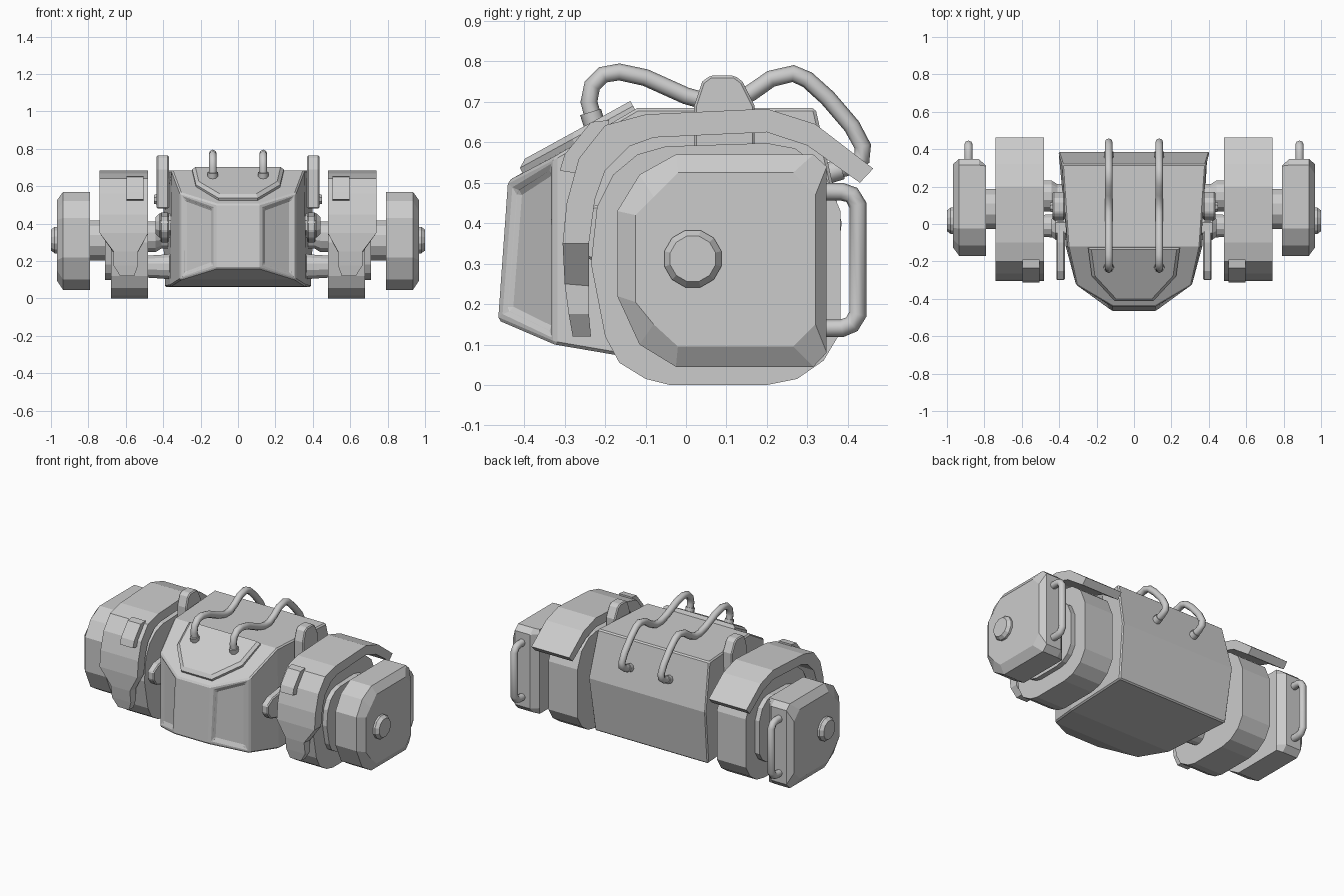
import bpy, bmesh, math

if "Cube" in bpy.data.objects:
    bpy.data.objects.remove(bpy.data.objects["Cube"])


def add_mesh(name, verts, faces, bevel=0, mirror=True, inset=None):
    bm = bmesh.new()
    vs = [bm.verts.new(v) for v in verts]
    fs = [bm.faces.new([vs[i] for i in f]) for f in faces]
    bmesh.ops.recalc_face_normals(bm, faces=bm.faces)
    if inset:
        picked = [fs[i] for i in inset]
        bmesh.ops.inset_individual(bm, faces=picked, thickness=0.035, depth=0)
        bmesh.ops.inset_individual(bm, faces=picked, thickness=0.012, depth=-0.014)
    me = bpy.data.meshes.new(name)
    bm.to_mesh(me)
    bm.free()
    ob = bpy.data.objects.new(name, me)
    bpy.context.collection.objects.link(ob)
    if bevel:
        b = ob.modifiers.new("bevel", 'BEVEL')
        b.width, b.segments, b.limit_method = bevel, 1, 'ANGLE'
        b.angle_limit = math.radians(35)
    if mirror:
        ob.modifiers.new("mirror", 'MIRROR')
    return ob


def loft(name, rings, **kw):
    n, m = len(rings[0]), len(rings)
    faces = [list(range(n)), list(range((m - 1) * n, m * n))]
    for k in range(m - 1):
        for i in range(n):
            j = (i + 1) % n
            faces.append([k * n + i, k * n + j, (k + 1) * n + j, (k + 1) * n + i])
    return add_mesh(name, [v for r in rings for v in r], faces, **kw)


def prism(name, pts, x0, x1, **kw):
    return loft(name, [[(x, y, z) for y, z in pts] for x in (x0, x1)], **kw)


def turned(name, y, z, steps, n=12, **kw):
    # round part along x; steps are (x, radius)
    ang = [math.tau * (i + 0.5) / n for i in range(n)]
    return loft(name, [[(x, y + r * math.cos(a), z + r * math.sin(a)) for a in ang]
                       for x, r in steps], **kw)


def tube(name, x, pts, r):
    cu = bpy.data.curves.new(name, 'CURVE')
    cu.dimensions = '3D'
    cu.bevel_depth, cu.bevel_resolution, cu.use_fill_caps = r, 2, True
    sp = cu.splines.new('POLY')
    sp.points.add(len(pts) - 1)
    for p, (y, z) in zip(sp.points, pts):
        p.co = (x, y, z, 1)
    ob = bpy.data.objects.new(name, cu)
    bpy.context.collection.objects.link(ob)


# central body with recessed angled front panels
half = [(.115, -.465, .16), (.115, -.44, .505), (.31, -.325, .10), (.31, -.325, .565),
        (.355, -.12, .685), (.365, -.12, .065), (.385, .32, .685), (.405, .385, .40),
        (.39, .34, .06)]
verts = half + [(-x, y, z) for x, y, z in half]
side = [[0, 2, 3, 1], [2, 5, 4, 3], [5, 8, 7, 6, 4]]
faces = side + [[i + 9 for i in f] for f in side]
faces += [[a, b, b + 9, a + 9] for a, b in
          ((0, 1), (0, 2), (2, 5), (5, 8), (4, 6), (6, 7), (7, 8))]
faces.append([1, 3, 4, 13, 12, 10])
add_mesh("body", verts, faces, bevel=.014, mirror=False, inset=[0, 3])


# raised hatch on the sloping nose
def on_slope(x, y, h):
    return (x, y - .48 * h, .682 + (y + .12) * .547 + .88 * h)


hatch = [(.245, -.125), (.225, -.275), (.105, -.405)]
hatch += [(-x, y) for x, y in reversed(hatch)]
loft("hatch", [[on_slope(x * s, -.125 + (y + .125) * s, h) for x, y in hatch]
               for s, h in ((1, -.02), (1, .012), (.93, .026))], mirror=False)

# hoses over the body, with collars
hose = [(-.225, .645), (-.24, .70), (-.232, .74), (-.205, .767), (-.165, .774), (-.10, .76),
        (0, .715), (.06, .698), (.11, .698), (.16, .722), (.21, .757), (.265, .77),
        (.30, .755), (.35, .71), (.41, .64), (.437, .59), (.435, .56), (.405, .54),
        (.345, .522)]
for sx in (-.135, .135):
    tube("hose", sx, hose, .021)
    tube("hose_front_collar", sx, [(-.222, .63), (-.236, .675)], .027)
    tube("hose_rear_collar", sx, [(.34, .52), (.385, .534)], .026)

# side bracket, arm plate and pivot
prism("side_bracket", [(.02, .69), (.04, .75), (.06, .765), (.12, .765), (.14, .75),
                       (.17, .69), (.17, .48), (.02, .48)], .37, .435, bevel=.006)
prism("arm_plate", [(-.30, .36), (-.27, .32), (-.20, .30), (-.06, .30), (.02, .34),
                    (.02, .45), (-.10, .46), (-.25, .44), (-.30, .41)], .37, .415, bevel=.006)
turned("arm_pivot", -.02, .39, [(.34, .07), (.42, .07), (.44, .05)], n=8)
turned("bracket_pin", .09, .53, [(.42, .035), (.45, .025)], n=8)

# axles joining the body and the wheels
turned("upper_axle", .15, .33, [(.34, .065), (.41, .065), (.44, .085), (.50, .085)])
turned("lower_axle", -.01, .17, [(.30, .075), (.42, .065), (.50, .06)])
turned("outer_axle", .08, .31, [(.66, .11), (.80, .11)])

# wheel block and its smaller side plate
wheel = [(-.04, 0), (.20, 0), (.275, .015), (.34, .06), (.382, .13), (.382, .43), (.34, .53),
         (.27, .585), (.20, .598), (-.05, .59), (-.12, .57), (-.18, .52), (-.22, .44),
         (-.235, .30), (-.20, .12), (-.165, .055), (-.10, .015)]
prism("wheel", wheel, .48, .68)
prism("wheel_side_plate", [(.08 + (y - .08) * .7, .31 + (z - .31) * .68) for y, z in wheel],
      .67, .71)

# fender wrapping the front and top: outer y z, inner y z, x range
fender = [(-.28, .12, -.235, .12, .555, .63), (-.29, .175, -.24, .175, .535, .665),
          (-.30, .25, -.24, .245, .535, .665), (-.305, .35, -.24, .35, .48, .74),
          (-.295, .45, -.225, .46, .48, .74), (-.265, .56, -.20, .53, .48, .74),
          (-.20, .642, -.14, .59, .48, .74), (-.10, .669, -.08, .612, .48, .74),
          (.20, .683, .20, .625, .48, .74), (.32, .645, .30, .592, .48, .74),
          (.463, .535, .43, .50, .48, .74)]
loft("fender", [[(a, yo, zo), (b, yo, zo), (b, yi, zi), (a, yi, zi)]
                for yo, zo, yi, zi, a, b in fender])
prism("fender_block", [(-.312, .53), (-.30, .57), (-.235, .65), (-.19, .655), (-.19, .58),
                       (-.25, .52)], .505, .595)

# outer pod with chamfered face
outer = [(-.17, .43), (-.115, .52), (-.025, .57), (.315, .57), (.348, .54), (.348, .08),
         (.315, .045), (-.025, .045), (-.115, .10), (-.17, .22)]
inner = [(-.125, .42), (-.08, .465), (-.02, .525), (.265, .525), (.32, .47), (.32, .15),
         (.265, .095), (-.02, .095), (-.08, .15), (-.125, .205)]
loft("outer_pod", [[(.79, min(y, .31), z) for y, z in outer],
                   [(.83, y, z) for y, z in outer],
                   [(.935, y, z) for y, z in outer],
                   [(.968, y, z) for y, z in inner]])
turned("hub_cap", .017, .312, [(.95, .073), (.98, .073), (1.0, .058)])

# rear grab handles
for sx in (-.885, .885):
    tube("grab_handle", sx, [(.33, .478), (.385, .478), (.41, .47), (.425, .445),
                             (.425, .175), (.41, .15), (.385, .14), (.33, .14)], .022)
